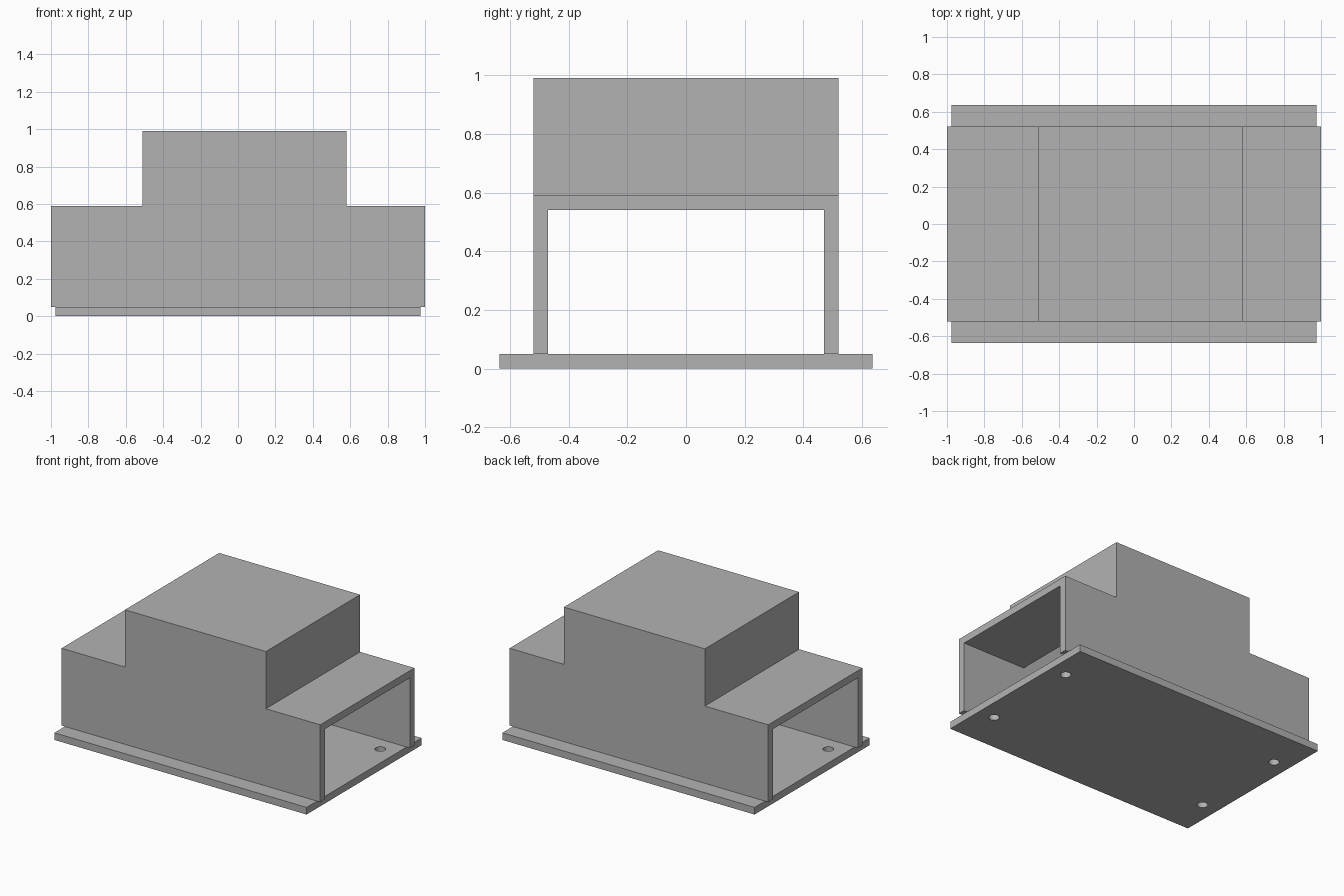
import bpy, bmesh

cube = bpy.data.objects.get("Cube")
if cube:
    bpy.data.objects.remove(cube, do_unlink=True)

grey = bpy.data.materials.new("plain grey")
grey.use_nodes = True
colour = (0.448, 0.448, 0.448, 1)
grey.diffuse_color = colour
grey.node_tree.nodes["Principled BSDF"].inputs["Base Color"].default_value = colour


def prism(name, profile, half_depth):
    """Extrude an x-z profile symmetrically along y."""
    bm = bmesh.new()
    face = bm.faces.new([bm.verts.new((x, -half_depth, z)) for x, z in profile])
    new = bmesh.ops.extrude_face_region(bm, geom=[face])["geom"]
    bmesh.ops.translate(bm, vec=(0, 2 * half_depth, 0),
                        verts=[v for v in new if isinstance(v, bmesh.types.BMVert)])
    bmesh.ops.recalc_face_normals(bm, faces=bm.faces)
    mesh = bpy.data.meshes.new(name)
    bm.to_mesh(mesh)
    bm.free()
    mesh.materials.append(grey)
    obj = bpy.data.objects.new(name, mesh)
    bpy.context.collection.objects.link(obj)
    return obj


def stepped(end, left, right, base, shoulder, top):
    """Outline of a tunnel with a raised middle section."""
    return [(-end, base), (end, base), (end, shoulder), (right, shoulder),
            (right, top), (left, top), (left, shoulder), (-end, shoulder)]


def cut(target, cutter):
    """Subtract the cutter from the target, then discard it."""
    cutter.hide_render = True
    mod = target.modifiers.new("cut", "BOOLEAN")
    mod.operation = "DIFFERENCE"
    mod.solver = "EXACT"
    mod.object = cutter
    bpy.context.view_layer.objects.active = target
    bpy.ops.object.modifier_apply(modifier=mod.name)
    bpy.data.objects.remove(cutter, do_unlink=True)


# Hollow housing, open at both ends and underneath
wall = 0.05
housing = prism("housing", stepped(1, -0.51, 0.58, 0.05, 0.59, 0.99), 0.52)
cavity = prism("housing_cavity",
               stepped(1.1, -0.44, 0.51, -0.1, 0.59 - wall, 0.99 - wall), 0.52 - wall)
cut(housing, cavity)

# Base plate with four screw holes
plate = prism("base_plate", [(-0.975, 0), (0.975, 0), (0.975, 0.05), (-0.975, 0.05)], 0.635)
for x in (-0.855, 0.855):
    for y in (-0.35, 0.35):
        bpy.ops.mesh.primitive_cylinder_add(vertices=32, radius=0.034, depth=0.3,
                                            location=(x, y, 0))
        drill = bpy.context.object
        drill.name = "screw_hole_cutter"
        drill.data.materials.append(grey)
        cut(plate, drill)
